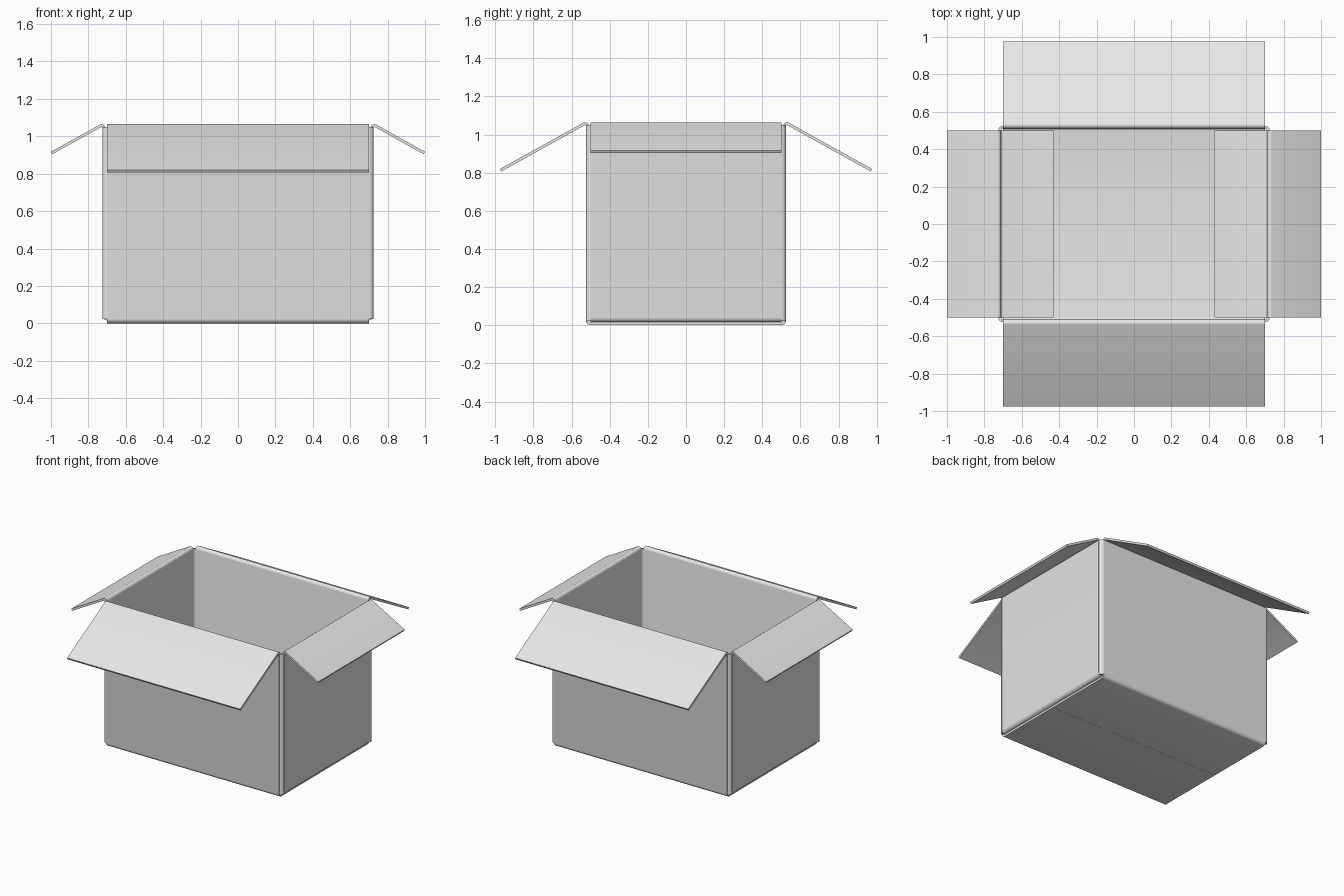
import bpy
import bmesh
from math import radians, cos, sin, pi

cube = bpy.data.objects.get("Cube")
if cube:
    bpy.data.objects.remove(cube, do_unlink=True)

HALF_X, HALF_Y = 0.70, 0.50   # flat part of the walls
BEND = 0.0175                 # radius of the folded corners
HINGE = 0.012                 # radius of the flap hinge
THICK = 0.015                 # board thickness
TOP = 1.045                   # where the walls start to fold outward
DROOP = radians(29)           # how far the open flaps hang below level

grey = bpy.data.materials.new("grey cardboard")
grey.use_nodes = True
grey.diffuse_color = (0.8, 0.8, 0.8, 1)
grey.node_tree.nodes["Principled BSDF"].inputs["Base Color"].default_value = (0.8, 0.8, 0.8, 1)


def arc(cx, cy, r, a0, a1, steps):
    """Points along an arc, angles in radians."""
    angles = [a0 + (a1 - a0) * i / steps for i in range(steps + 1)]
    return [(cx + r * cos(a), cy + r * sin(a)) for a in angles]


def sheet(name, start, end, turn=0):
    """Thick board spanning two matching rows of points."""
    bm = bmesh.new()
    a = [bm.verts.new(p) for p in start]
    b = [bm.verts.new(p) for p in end]
    for i in range(len(a) - 1):
        bm.faces.new((a[i], a[i + 1], b[i + 1], b[i]))
    mesh = bpy.data.meshes.new(name)
    bm.to_mesh(mesh)
    bm.free()
    mesh.materials.append(grey)
    obj = bpy.data.objects.new(name, mesh)
    obj.rotation_euler.z = turn
    bpy.context.collection.objects.link(obj)

    board = obj.modifiers.new("board", 'SOLIDIFY')
    board.thickness = THICK
    board.offset = 0
    board.use_even_offset = True
    bpy.ops.object.select_all(action='DESELECT')
    obj.select_set(True)
    bpy.context.view_layer.objects.active = obj
    bpy.ops.object.modifier_apply(modifier=board.name)
    bpy.ops.object.shade_smooth_by_angle(angle=radians(40))
    return obj


def panel(name, distance, half_width, floor_z, floor_end, flap, turn):
    """Bottom flap, wall and open top flap folded from one strip."""
    path = [(floor_end, floor_z)]
    path += arc(distance, floor_z + BEND, BEND, -pi / 2, 0, 4)
    hinge = arc(distance + BEND + HINGE, TOP, HINGE, pi, pi / 2 - DROOP, 5)
    path += hinge
    x, z = hinge[-1]
    path.append((x + flap * cos(DROOP), z - flap * sin(DROOP)))
    sheet(name,
          [(d, -half_width, h) for d, h in path],
          [(d, half_width, h) for d, h in path], turn)


# Long walls, whose bottom flaps meet in the middle
for name, turn in (("front_panel", -pi / 2), ("back_panel", pi / 2)):
    panel(name, HALF_Y, HALF_X, THICK / 2, 0.0005, 0.5, turn)

# Short walls, whose bottom flaps lie on top of the long ones
for name, turn in (("left_panel", 0), ("right_panel", pi)):
    panel(name, HALF_X, HALF_Y, THICK * 1.5 + 0.001, 0.43, 0.298, turn)

# Rounded upright folds joining the walls, open at the bottom corners
corners = (("back_left_fold", 1, 1, 0), ("back_right_fold", -1, 1, pi / 2),
           ("front_right_fold", -1, -1, pi), ("front_left_fold", 1, -1, 3 * pi / 2))
for name, sx, sy, a in corners:
    curve = arc(sx * HALF_X, sy * HALF_Y, BEND, a, a + pi / 2, 4)
    sheet(name, [(x, y, 0.022) for x, y in curve], [(x, y, 1.05) for x, y in curve])
